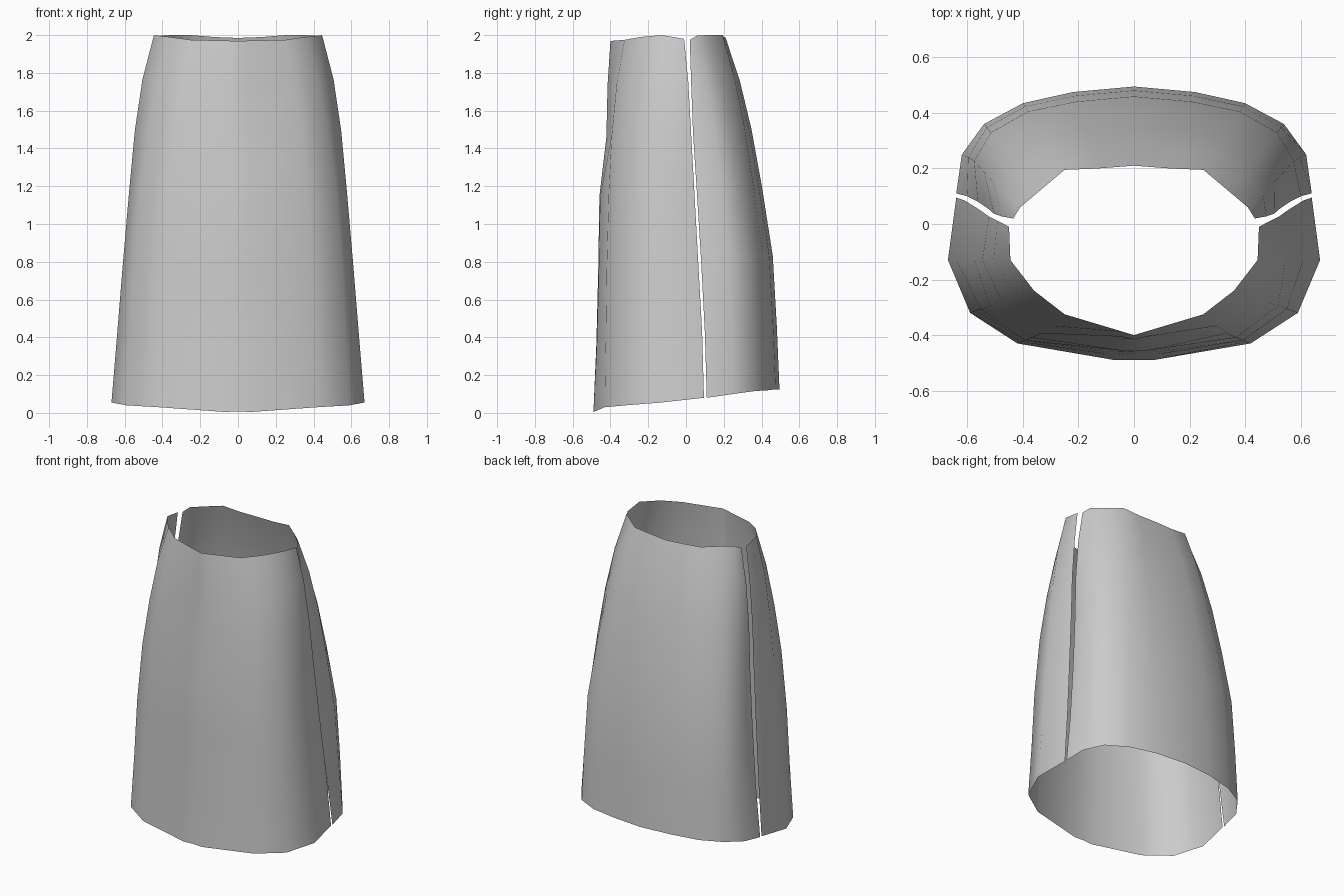
import bpy

cube = bpy.data.objects.get("Cube")
if cube:
    bpy.data.objects.remove(cube, do_unlink=True)

fabric = bpy.data.materials.new("grey fabric")
fabric.use_nodes = True
grey = (0.6, 0.6, 0.6, 1)
fabric.diffuse_color = grey
fabric.node_tree.nodes["Principled BSDF"].inputs["Base Color"].default_value = grey

# Height of each row, as a share of the way from hem to waist
ROWS = (0, .18, .38, .58, .74, .88, 1)

# How far each part of the outline has moved from hem to waist at each row
HIP = (0, .13, .27, .42, .55, .73, 1)
FRONT_SEAM_X = (0, .15, .33, .5, .62, .78, 1)
FRONT_SEAM_Y = (0, .09, .29, .49, .65, .79, 1)
FRONT_CORNER = (0, .09, .17, .31, .5, .72, 1)
FRONT_THIGH = (0, .05, .1, .2, .35, .6, 1)
FRONT_CENTRE = (0, .17, .28, .35, .76, .83, 1)
BACK_SEAM_X = (0, .19, .38, .55, .66, .8, 1)
BACK_SEAM_Y = (0, .11, .33, .59, .81, .92, 1)
BACK_HIP = (0, .11, .21, .38, .54, .74, 1)
BACK = (0, .05, .125, .33, .52, .74, 1)


def lerp(a, b, t):
    return a + (b - a) * t


def panel(name, half, flip):
    """Loft half a panel from hem to waist, mirror it, and leave the seams open."""
    cols = [(*c, 1) for c in half] + [(*c, -1) for c in reversed(half[:-1])]
    n = len(cols)
    verts, faces = [], []
    for r, f in enumerate(ROWS):
        for hem, waist, tx, ty, side in cols:
            verts.append((side * lerp(hem[0], waist[0], tx[r]),
                          lerp(hem[1], waist[1], ty[r]),
                          lerp(hem[2], waist[2], f)))
    for r in range(len(ROWS) - 1):
        for c in range(n - 1):
            a = r * n + c
            quad = (a, a + 1, a + 1 + n, a + n)
            faces.append(quad[::-1] if flip else quad)
    mesh = bpy.data.meshes.new(name)
    mesh.from_pydata(verts, [], faces)
    mesh.materials.append(fabric)
    mesh.shade_smooth()
    bpy.context.collection.objects.link(bpy.data.objects.new(name, mesh))


# Front panel of the skirt, from side seam to centre
panel("skirt_front", [
    ((.64, .095, .08), (.45, -.01, 1.98), FRONT_SEAM_X, FRONT_SEAM_Y),
    ((.67, -.13, .055), (.445, -.13, 2), HIP, HIP),
    ((.59, -.32, .04), (.36, -.24, 1.99), FRONT_CORNER, FRONT_CORNER),
    ((.42, -.43, .03), (.25, -.325, 1.975), FRONT_CORNER, FRONT_THIGH),
    ((.07, -.49, .005), (.04, -.388, 1.97), HIP, FRONT_CENTRE),
    ((0, -.49, .008), (0, -.4, 1.97), HIP, FRONT_CENTRE),
], True)

# Back panel of the skirt, from side seam to centre
panel("skirt_back", [
    ((.64, .11, .08), (.435, .02, 1.975), BACK_SEAM_X, BACK_SEAM_Y),
    ((.62, .25, .1), (.41, .06, 1.998), BACK_HIP, BACK),
    ((.54, .36, .115), (.345, .115, 2), BACK, BACK),
    ((.4, .435, .12), (.25, .195, 2), BACK, BACK),
    ((.22, .475, .125), (.13, .2, 1.99), BACK, BACK),
    ((0, .495, .125), (0, .21, 1.985), BACK, BACK),
], False)
